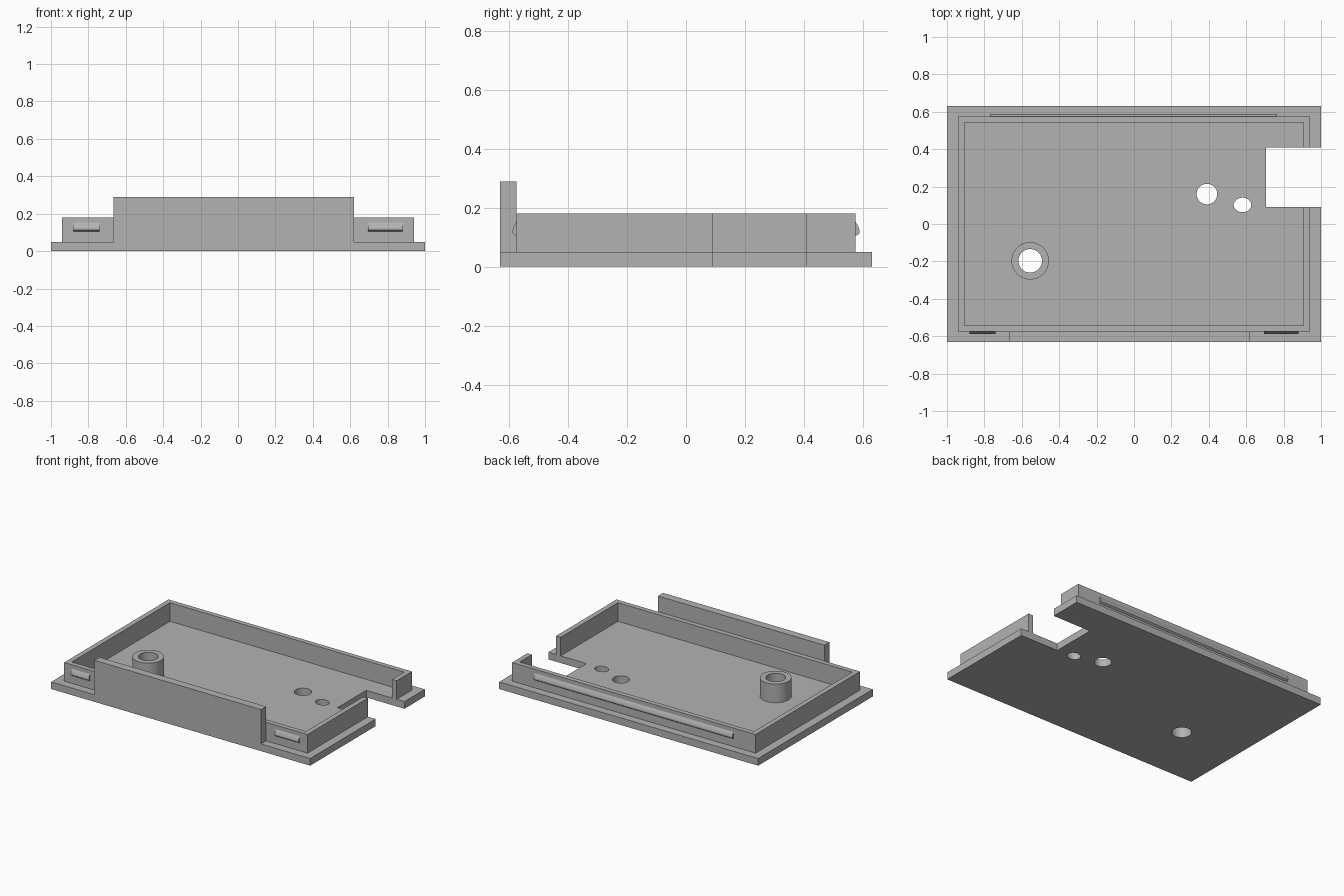
import bpy, bmesh, math
from mathutils import Vector

old = bpy.data.objects.get("Cube")
if old:
    bpy.data.objects.remove(old, do_unlink=True)

grey = bpy.data.materials.new("plain_grey")
grey.use_nodes = True
GREY = (0.45, 0.45, 0.45, 1)
grey.diffuse_color = GREY
grey.node_tree.nodes["Principled BSDF"].inputs["Base Color"].default_value = GREY


def prism(name, points, offset):
    """Sweep a flat outline of 3D points along an offset vector."""
    bm = bmesh.new()
    face = bm.faces.new([bm.verts.new(p) for p in points])
    swept = bmesh.ops.extrude_face_region(bm, geom=[face])["geom"]
    verts = [g for g in swept if isinstance(g, bmesh.types.BMVert)]
    bmesh.ops.translate(bm, verts=verts, vec=Vector(offset))
    bmesh.ops.recalc_face_normals(bm, faces=bm.faces)
    mesh = bpy.data.meshes.new(name)
    bm.to_mesh(mesh)
    bm.free()
    mesh.materials.append(grey)
    obj = bpy.data.objects.new(name, mesh)
    bpy.context.collection.objects.link(obj)
    return obj


def slab(name, outline, z0, z1):
    return prism(name, [(x, y, z0) for x, y in outline], (0, 0, z1 - z0))


def ellipse(cx, cy, rx, ry, n=48):
    return [(cx + rx * math.cos(math.tau * i / n),
             cy + ry * math.sin(math.tau * i / n)) for i in range(n)]


def cut_hole(obj, outline):
    """Cut a vertical hole through an object, then drop the cutter."""
    cutter = slab("hole_cutter", outline, -0.1, 0.4)
    cutter.hide_render = True
    mod = obj.modifiers.new("hole", "BOOLEAN")
    mod.operation, mod.solver, mod.object = "DIFFERENCE", "EXACT", cutter
    bpy.context.view_layer.objects.active = obj
    bpy.ops.object.modifier_apply(modifier=mod.name)
    bpy.data.objects.remove(cutter, do_unlink=True)


def smooth(obj):
    bpy.ops.object.select_all(action="DESELECT")
    obj.select_set(True)
    bpy.context.view_layer.objects.active = obj
    bpy.ops.object.shade_smooth_by_angle(angle=math.radians(30))


HALF_Y = 0.632
FLOOR, RIM_TOP, WALL_TOP = 0.05, 0.18, 0.29
NOTCH_X, NOTCH_Y0, NOTCH_Y1 = 0.705, 0.09, 0.408
RIM_X, RIM_Y = 0.94, 0.576
IN_X, IN_Y = 0.905, 0.542
BOSS = (-0.555, -0.197)

# Base plate with a side notch
base = slab("base_plate", [
    (-1, -HALF_Y), (1, -HALF_Y), (1, NOTCH_Y0), (NOTCH_X, NOTCH_Y0),
    (NOTCH_X, NOTCH_Y1), (1, NOTCH_Y1), (1, HALF_Y), (-1, HALF_Y)], 0, FLOOR)
boss_hole = ellipse(*BOSS, 0.063, 0.063)
for hole in (boss_hole, ellipse(0.39, 0.16, 0.055, 0.055),
             ellipse(0.58, 0.102, 0.047, 0.039)):
    cut_hole(base, hole)
smooth(base)

# Raised rim, open at the notch
slab("rim_wall", [
    (RIM_X, NOTCH_Y1), (RIM_X, RIM_Y), (-RIM_X, RIM_Y), (-RIM_X, -RIM_Y),
    (RIM_X, -RIM_Y), (RIM_X, NOTCH_Y0), (IN_X, NOTCH_Y0), (IN_X, -IN_Y),
    (-IN_X, -IN_Y), (-IN_X, IN_Y), (IN_X, IN_Y), (IN_X, NOTCH_Y1)],
    FLOOR, RIM_TOP)

# Tall front wall
slab("front_wall", [(-0.665, -HALF_Y), (0.62, -HALF_Y),
                    (0.62, -RIM_Y), (-0.665, -RIM_Y)], FLOOR, WALL_TOP)

# Hollow screw boss
boss = slab("screw_boss", ellipse(*BOSS, 0.1, 0.1), FLOOR, RIM_TOP)
cut_hole(boss, boss_hole)
smooth(boss)

# Snap ridges: sloped on top, blunt underneath
RIDGE = [(0, 0.152), (0.008, 0.138), (0.013, 0.124), (0.013, 0.113), (0, 0.104)]
for name, x0, x1, side in (("back_snap_ridge", -0.77, 0.765, 1),
                           ("front_right_snap", -0.88, -0.74, -1),
                           ("front_left_snap", 0.695, 0.88, -1)):
    prism(name, [(x0, side * (RIM_Y + d), z) for d, z in RIDGE], (x1 - x0, 0, 0))
